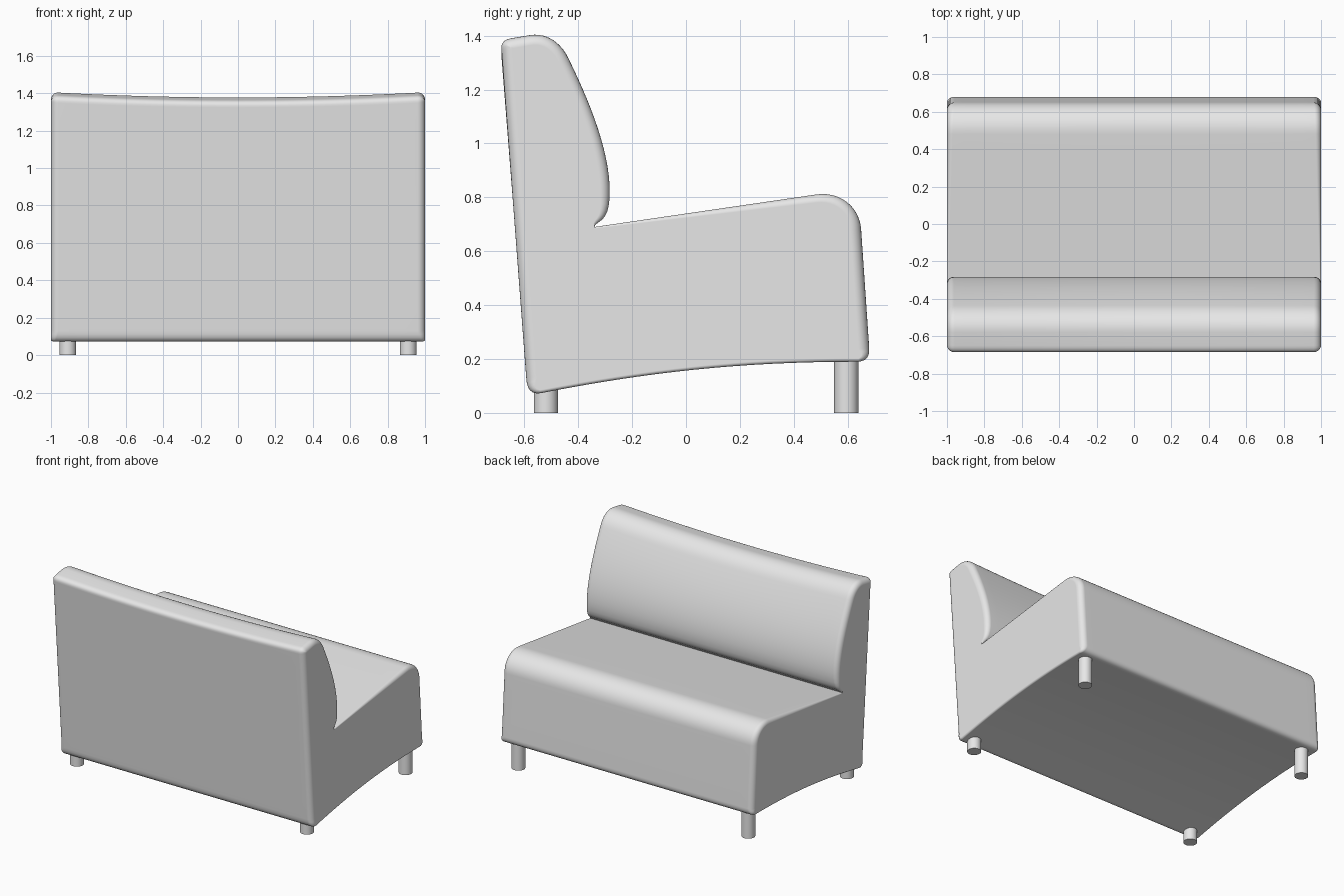
import bpy, bmesh, math
from mathutils import Vector

cube = bpy.data.objects.get("Cube")
if cube:
    bpy.data.objects.remove(cube, do_unlink=True)

grey = bpy.data.materials.new("light_grey")
grey.use_nodes = True
grey.diffuse_color = (0.8, 0.8, 0.8, 1)
grey.node_tree.nodes["Principled BSDF"].inputs["Base Color"].default_value = (0.8, 0.8, 0.8, 1)


def bezier(points, t):
    """Point on a Bezier curve of any degree."""
    pts = [Vector(p) for p in points]
    while len(pts) > 1:
        pts = [a.lerp(b, t) for a, b in zip(pts, pts[1:])]
    return pts[0]


# Side profile in (y, z): control points, steps, edge radius at start and end
segments = [
    ([(-0.593, 0.13), (-0.685, 1.35)], 12, 0.04, 0.04),                                      # back
    ([(-0.685, 1.35), (-0.69, 1.385), (-0.65, 1.392)], 6, 0.04, 0.04),                       # top corner
    ([(-0.65, 1.392), (-0.58, 1.404)], 2, 0.04, 0.04),                                       # top
    ([(-0.58, 1.404), (-0.52, 1.414), (-0.465, 1.38), (-0.435, 1.315)], 10, 0.04, 0.04),
    ([(-0.435, 1.315), (-0.35, 1.14), (-0.28, 0.96), (-0.283, 0.81)], 14, 0.04, 0.035),      # cushion face
    ([(-0.283, 0.81), (-0.285, 0.70), (-0.335, 0.715), (-0.34, 0.69)], 8, 0.035, 0.006),     # crease
    ([(-0.34, 0.69), (0.48, 0.81)], 10, 0.006, 0.03),                                        # seat
    ([(0.48, 0.81), (0.57, 0.825), (0.645, 0.765), (0.65, 0.68)], 12, 0.03, 0.04),           # seat front
    ([(0.65, 0.68), (0.68, 0.24)], 4, 0.04, 0.04),
    ([(0.68, 0.24), (0.683, 0.193), (0.64, 0.19)], 6, 0.04, 0.012),
    ([(0.64, 0.19), (0.2, 0.19), (-0.15, 0.15), (-0.54, 0.073)], 16, 0.012, 0.012),          # underside
    ([(-0.54, 0.073), (-0.59, 0.065), (-0.593, 0.13)], 6, 0.012, 0.04),
]
profile = []
for pts, steps, r0, r1 in segments:
    for i in range(steps):
        t = i / steps
        profile.append((bezier(pts, t), r0 + (r1 - r0) * t))

count = len(profile)
inward = []
for i in range(count):
    d = (profile[(i + 1) % count][0] - profile[i - 1][0]).normalized()
    inward.append(Vector((d.y, -d.x)))


def place(x, p):
    """The top edge of the backrest sags slightly towards the middle."""
    sag = 0.028 * (1 - x * x) * max(0, (p.y - 0.8) / 0.6)
    return (x, p.x, p.y - sag)


def rounded_ring(side, angle):
    ring = []
    for (p, r), n in zip(profile, inward):
        x = side * (1 - r + r * math.sin(angle))
        ring.append(place(x, p + n * r * (1 - math.cos(angle))))
    return ring


# Upholstered body: rings across the width with rounded rims
angles = [math.radians(a) for a in range(0, 91, 15)]
rings = [rounded_ring(-1, a) for a in reversed(angles)]
rings += [[place(x / 10, p) for p, r in profile] for x in range(-9, 10)]
rings += [rounded_ring(1, a) for a in angles]

bm = bmesh.new()
verts = [[bm.verts.new(co) for co in ring] for ring in rings]
for a, b in zip(verts, verts[1:]):
    for i in range(count):
        j = (i + 1) % count
        bm.faces.new((a[i], a[j], b[j], b[i]))
for ring in (verts[0], verts[-1]):
    bm.faces.new(ring)
bmesh.ops.recalc_face_normals(bm, faces=bm.faces)
mesh = bpy.data.meshes.new("upholstered_body")
bm.to_mesh(mesh)
bm.free()
mesh.materials.append(grey)
body = bpy.data.objects.new("upholstered_body", mesh)
bpy.context.collection.objects.link(body)
bpy.ops.object.select_all(action='DESELECT')
body.select_set(True)
bpy.context.view_layer.objects.active = body
bpy.ops.object.shade_smooth_by_angle(angle=math.radians(40))
body.modifiers.new("weighted_normals", 'WEIGHTED_NORMAL').keep_sharp = True

# Four round legs: tall under the seat edge, short under the backrest
for label, y, height in (("seat_edge", 0.595, 0.21), ("backrest", -0.52, 0.12)):
    for side, x in (("left", 0.91), ("right", -0.91)):
        bpy.ops.mesh.primitive_cylinder_add(vertices=32, radius=0.045, depth=height,
                                            location=(x, y, height / 2))
        leg = bpy.context.object
        leg.name = f"{label}_leg_{side}"
        leg.data.materials.append(grey)
        bpy.ops.object.shade_smooth_by_angle(angle=math.radians(40))
